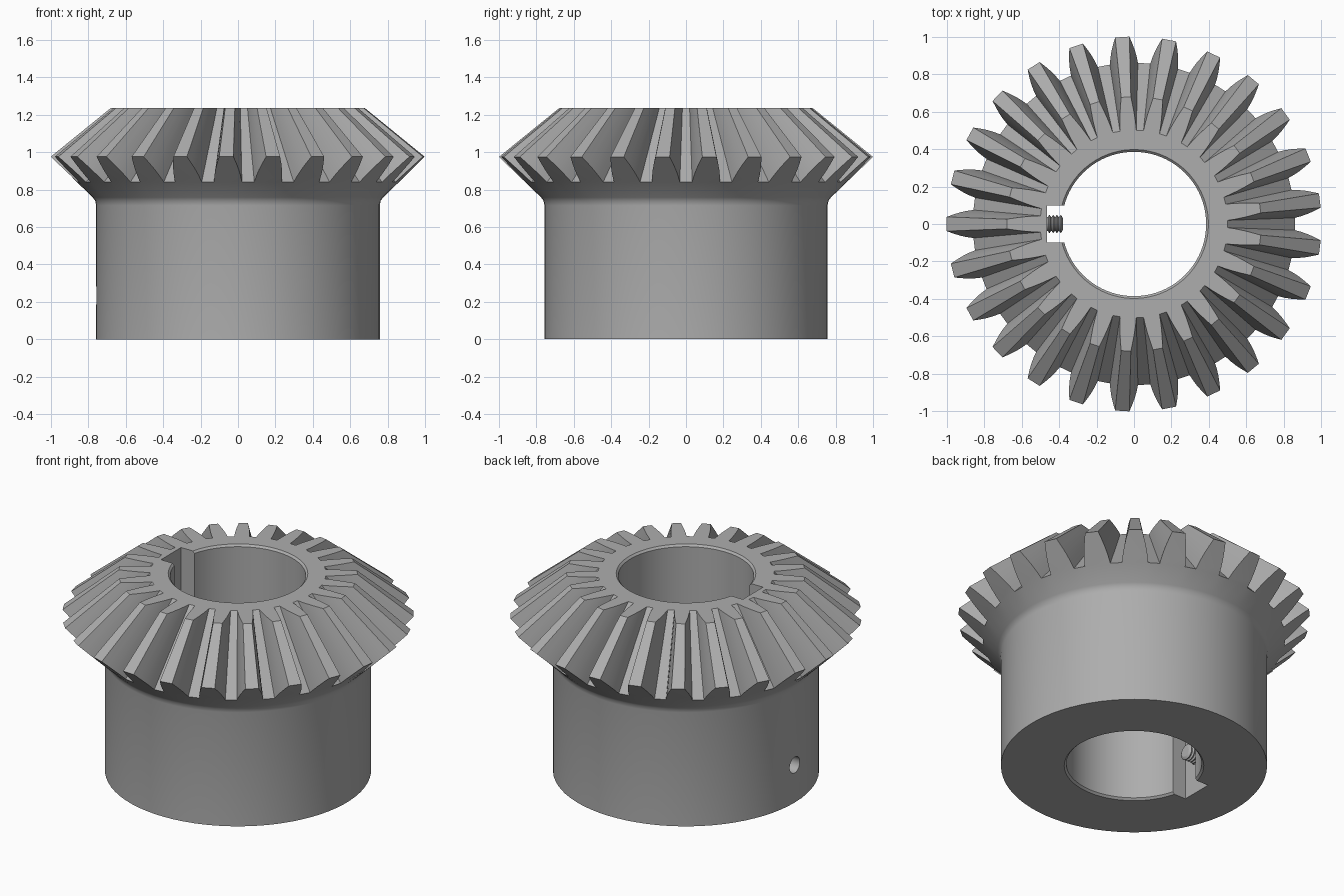
import bpy
import bmesh
from math import pi, cos, sin
from mathutils import Matrix, Vector

if "Cube" in bpy.data.objects:
    bpy.data.objects.remove(bpy.data.objects["Cube"], do_unlink=True)

TEETH = 25
PITCH = 2 * pi / TEETH
APEX_Z, TOP_Z = 1.785, 1.235
ROOT, TIP = Vector((0.86, 0.84)), Vector((1.0, 0.975))
BORE_R, SCREW_Z = 0.385, 0.235

steel = bpy.data.materials.new("grey_steel")
steel.use_nodes = True
STEEL_COLOUR = (0.42, 0.42, 0.42, 1)
steel.diffuse_color = STEEL_COLOUR
steel.node_tree.nodes["Principled BSDF"].inputs["Base Color"].default_value = STEEL_COLOUR


def polar(r, a, z):
    return Vector((r * cos(a), r * sin(a), z))


def finish(name, bm, matrix=Matrix()):
    bmesh.ops.recalc_face_normals(bm, faces=bm.faces)
    mesh = bpy.data.meshes.new(name)
    bm.transform(matrix)
    bm.to_mesh(mesh)
    bm.free()
    mesh.materials.append(steel)
    obj = bpy.data.objects.new(name, mesh)
    bpy.context.collection.objects.link(obj)
    return obj


def bridge(bm, low, high):
    n = len(low)
    for i in range(n):
        j = (i + 1) % n
        bm.faces.new((low[i], low[j], high[j], high[i]))


def lathe(name, profile, segments, matrix=Matrix()):
    """Closed solid of revolution about z from (radius, z) points."""
    bm = bmesh.new()
    rings = [[bm.verts.new(polar(r, 2 * pi * i / segments, z)) for i in range(segments)]
             for r, z in profile]
    for low, high in zip(rings, rings[1:]):
        bridge(bm, low, high)
    bm.faces.new(rings[0])
    bm.faces.new(rings[-1])
    return finish(name, bm, matrix)


def activate(obj):
    bpy.ops.object.select_all(action='DESELECT')
    obj.select_set(True)
    bpy.context.view_layer.objects.active = obj


def cut(obj, cutter):
    activate(obj)
    mod = obj.modifiers.new("cut", 'BOOLEAN')
    mod.operation, mod.solver, mod.object = 'DIFFERENCE', 'EXACT', cutter
    bpy.ops.object.modifier_apply(modifier=mod.name)
    bpy.data.objects.remove(cutter, do_unlink=True)


def smooth(obj, angle):
    activate(obj)
    bpy.ops.object.shade_smooth_by_angle(angle=angle)


# Gear blank: hub, back cone and teeth that taper towards the apex
FLANK = [(0, 0.075), (0.25, 0.070), (0.5, 0.062), (0.75, 0.051), (1, 0.038)]
HUB = [(0.757, 0), (0.757, 0.715), (0.762, 0.74), (0.775, 0.758)]
bm = bmesh.new()
root_half = FLANK[0][1] / ROOT.x
hub_angles = [pi + k * PITCH + s * root_half for k in range(TEETH) for s in (-1, 0, 1)]
hub_rings = [[bm.verts.new(polar(r, a, z)) for a in hub_angles] for r, z in HUB]
for low, high in zip(hub_rings, hub_rings[1:]):
    bridge(bm, low, high)
bm.faces.new(hub_rings[0])

outer, root_ring = [], []
for k in range(TEETH):
    centre = pi + k * PITCH
    tooth = []
    for side, points in ((-1, FLANK), (1, FLANK[::-1])):
        for h, half in points:
            r, z = ROOT.lerp(TIP, h)
            tooth.append(bm.verts.new(polar(r, centre + side * half / r, z)))
    middle = bm.verts.new(polar(ROOT.x, centre, ROOT.y))
    bm.faces.new(tooth + [middle])
    outer += tooth
    root_ring += [tooth[0], middle, tooth[-1]]
bridge(bm, hub_rings[-1], root_ring)

apex = Vector((0, 0, APEX_Z))
inner = [bm.verts.new(apex.lerp(v.co, (APEX_Z - TOP_Z) / (APEX_Z - v.co.z))) for v in outer]
bridge(bm, outer, inner)
bm.faces.new(inner)
gear = finish("bevel_gear", bm)

# Bore with chamfered rims
c = 0.012
bore = lathe("bore_cutter", [(BORE_R + 5 * c, -4 * c), (BORE_R, c), (BORE_R, TOP_Z - c),
                             (BORE_R + 5 * c, TOP_Z + 4 * c)], 96)
cut(gear, bore)

# Keyway
bm = bmesh.new()
bmesh.ops.create_cube(bm, size=1)
keyway = finish("keyway_cutter", bm, Matrix.Translation((-0.3, 0, 0.6)) @ Matrix.Diagonal((0.33, 0.2, 2, 1)))
cut(gear, keyway)

# Radial set screw hole, local z running outwards along -x
radial = Matrix.Translation((0, 0, SCREW_Z)) @ Matrix.Rotation(-pi / 2, 4, 'Y')
cut(gear, lathe("screw_hole_cutter", [(0.05, 0.42), (0.05, 0.9)], 32, radial))
smooth(gear, pi / 7)

# Threaded set screw with a hexagonal socket
start, end, thread = 0.38, 0.68, 0.02
profile = [(0.032, start)]
for i in range(int((end - start) / thread)):
    z = start + i * thread
    profile += [(0.038, z + 0.003), (0.047, z + 0.009), (0.047, z + 0.013), (0.038, z + 0.019)]
profile.append((0.038, end))
screw = lathe("set_screw", profile, 32, radial)
cut(screw, lathe("socket_cutter", [(0.025, 0.6), (0.025, 0.75)], 6, radial))
smooth(screw, pi / 7)
